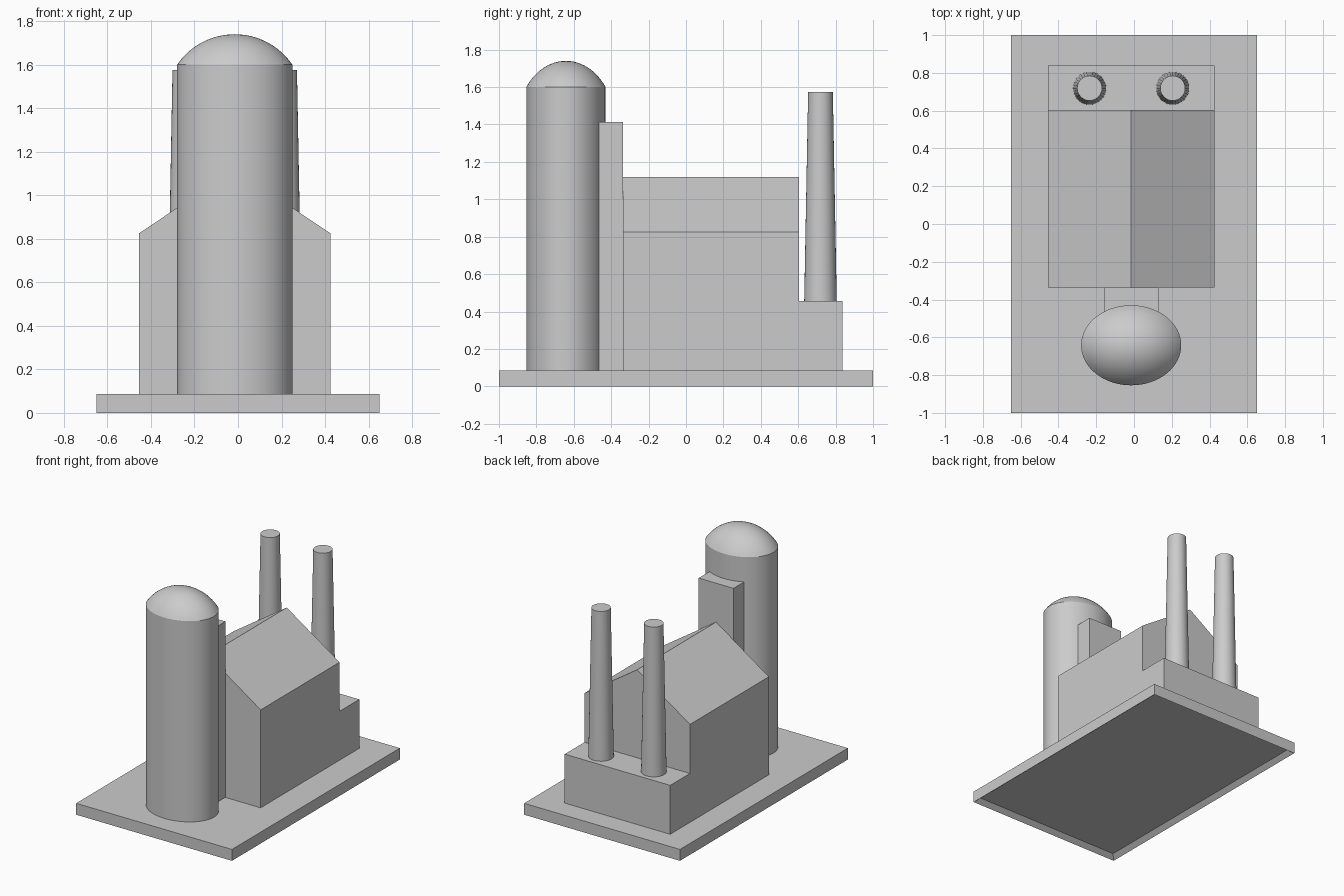
import bpy
import bmesh
from math import pi, cos, sin, sqrt, asin

old = bpy.data.objects.get("Cube")
if old:
    bpy.data.objects.remove(old, do_unlink=True)

grey = bpy.data.materials.new("plain_grey")
grey.use_nodes = True
colour = (0.6, 0.6, 0.6, 1)
grey.diffuse_color = colour
grey.node_tree.nodes["Principled BSDF"].inputs["Base Color"].default_value = colour

GROUND = 0.086          # top of the base slab
X0, X1 = -0.455, 0.425  # width of the buildings
MID = (X0 + X1) / 2


def add_object(name, bm, smooth=False):
    bmesh.ops.recalc_face_normals(bm, faces=bm.faces)
    mesh = bpy.data.meshes.new(name)
    bm.to_mesh(mesh)
    bm.free()
    mesh.materials.append(grey)
    obj = bpy.data.objects.new(name, mesh)
    bpy.context.collection.objects.link(obj)
    if smooth:
        bpy.ops.object.select_all(action="DESELECT")
        obj.select_set(True)
        bpy.context.view_layer.objects.active = obj
        bpy.ops.object.shade_smooth_by_angle(angle=pi / 6)
    return obj


def extrude_profile(name, profile, y0, y1):
    """Push an x-z outline from y0 to y1."""
    bm = bmesh.new()
    face = bm.faces.new([bm.verts.new((x, y0, z)) for x, z in profile])
    new = bmesh.ops.extrude_face_region(bm, geom=[face])["geom"]
    verts = [v for v in new if isinstance(v, bmesh.types.BMVert)]
    bmesh.ops.translate(bm, vec=(0, y1 - y0, 0), verts=verts)
    return add_object(name, bm)


def box(name, x0, x1, y0, y1, z0, z1):
    return extrude_profile(name, [(x0, z0), (x1, z0), (x1, z1), (x0, z1)], y0, y1)


def lathe(name, profile, centre, squash=1, sides=48):
    """Stack rings of (radius, height), closed by flat caps or a pole."""
    bm = bmesh.new()
    rings = []
    for r, z in profile:
        rings.append([bm.verts.new((centre[0] + r * cos(2 * pi * i / sides),
                                    centre[1] + r * squash * sin(2 * pi * i / sides), z))
                      for i in range(sides)])
    for low, high in zip(rings, rings[1:]):
        for i in range(sides):
            j = (i + 1) % sides
            bm.faces.new((low[i], low[j], high[j], high[i]))
    bm.faces.new(rings[0])
    bm.faces.new(rings[-1])
    bmesh.ops.remove_doubles(bm, verts=bm.verts, dist=0.0005)
    return add_object(name, bm, True)


# Base slab with a shallow recess underneath
slab = box("base_slab", -0.65, 0.65, -1, 1, 0, GROUND)
bm = bmesh.new()
bm.from_mesh(slab.data)
bottom = min(bm.faces, key=lambda f: f.calc_center_median().z)
bmesh.ops.inset_region(bm, faces=[bottom], thickness=0.05)
bmesh.ops.translate(bm, vec=(0, 0, 0.03), verts=bottom.verts)
bm.to_mesh(slab.data)
bm.free()

# Main hall with gable roof, and the low annex behind it
extrude_profile("main_hall", [(X0, GROUND), (X1, GROUND), (X1, 0.825),
                              (MID, 1.12), (X0, 0.825)], -0.337, 0.603)
box("rear_annex", X0, X1, 0.603, 0.838, GROUND, 0.455)

# Oval silo with a domed cap
radius, rise, wall_top = 0.265, 0.14, 1.6
sphere = (radius ** 2 + rise ** 2) / (2 * rise)
rim_angle = asin(radius / sphere)
dome = []
for k in range(12):
    a = rim_angle * (1 - k / 12)
    dome.append((sphere * sin(a), wall_top + rise - sphere * (1 - cos(a))))
dome.append((0.0001, wall_top + rise))
lathe("silo", [(radius, GROUND)] + dome, (MID, -0.642), squash=0.8, sides=64)

# Tall link between silo and hall
box("silo_link", MID - 0.145, MID + 0.145, -0.6, -0.337, GROUND, 1.413)

# Pair of tapering chimneys on the annex
for side, x in (("right", MID - 0.22), ("left", MID + 0.22)):
    lathe(side + "_chimney", [(0.087, 0.455), (0.066, 1.575)], (x, 0.719), sides=32)
